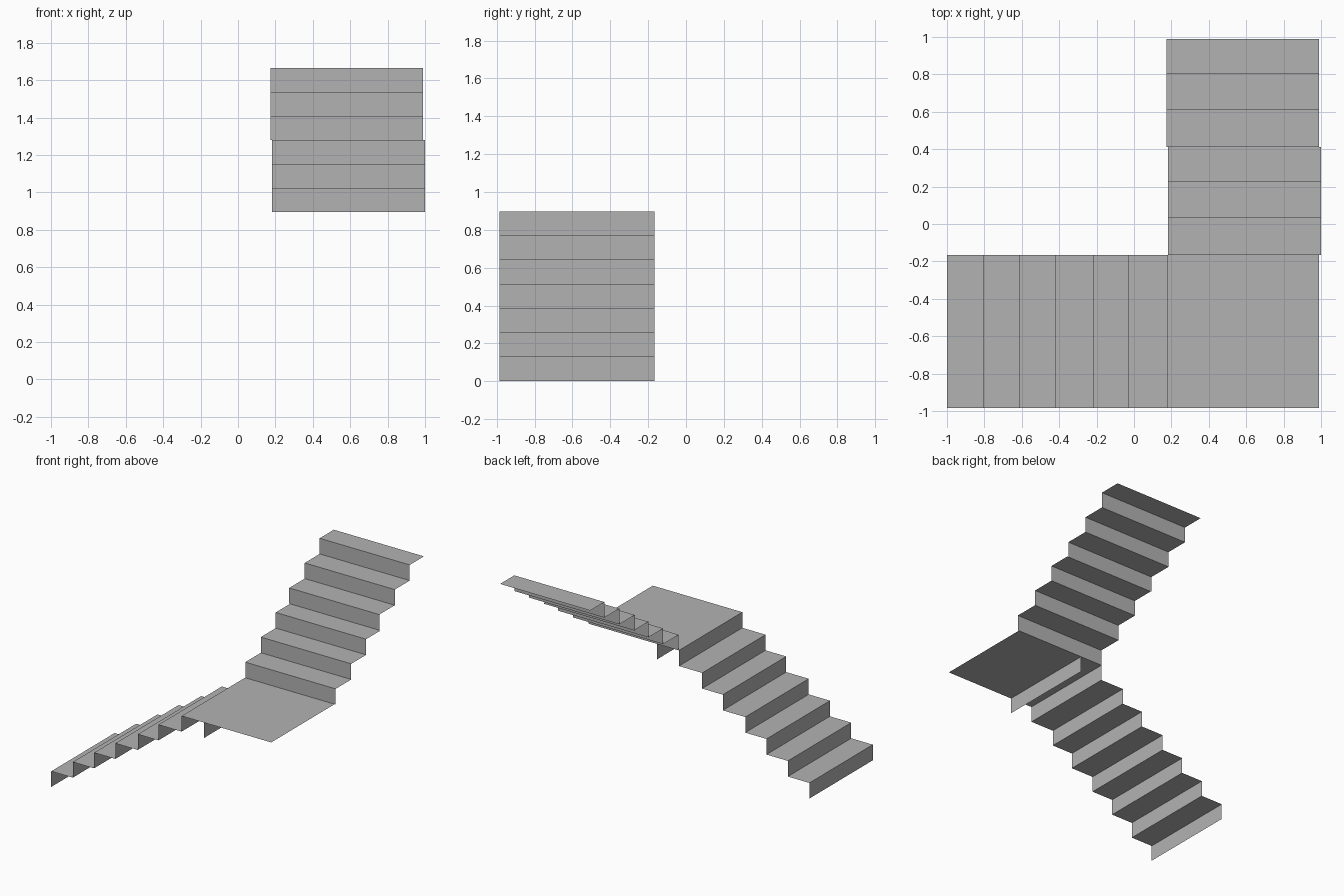
import bpy
import bmesh
from mathutils import Vector

cube = bpy.data.objects.get("Cube")
if cube:
    bpy.data.objects.remove(cube, do_unlink=True)

grey = bpy.data.materials.new("plain grey")
grey.use_nodes = True
colour = (0.45, 0.45, 0.45, 1)
grey.diffuse_color = colour
grey.node_tree.nodes["Principled BSDF"].inputs["Base Color"].default_value = colour

RISE = 0.128
LANDING_Z = 7 * RISE
X, Y = Vector((1, 0, 0)), Vector((0, 1, 0))


def sheet(name, profile, along, across, sides):
    """Sweep a (run, height) profile between two sides as a thin surface."""
    bm = bmesh.new()
    rows = [[bm.verts.new(along * u + across * s + Vector((0, 0, z)))
             for s in sides] for u, z in profile]
    for (a, b), (c, d) in zip(rows, rows[1:]):
        bm.faces.new((a, c, d, b))
    mesh = bpy.data.meshes.new(name)
    bm.to_mesh(mesh)
    bm.free()
    mesh.materials.append(grey)
    obj = bpy.data.objects.new(name, mesh)
    bpy.context.collection.objects.link(obj)


def steps(edges, base):
    """Zigzag profile: a riser at each edge, then a tread to the next one."""
    points = [(edges[0], base)]
    for i, start in enumerate(edges[:-1]):
        z = base + (i + 1) * RISE
        points += [(start, z), (edges[i + 1], z)]
    return points


# Lower flight climbs towards +x and ends with a riser up to the landing
depth = (-0.985, -0.166)
lower = steps([-1, -0.805, -0.612, -0.42, -0.217, -0.03, 0.18], 0)
sheet("lower_flight", lower + [(0.18, LANDING_Z)], X, Y, depth)

# Square landing with a short apron hanging beneath it
sheet("landing", [(0.18, LANDING_Z), (0.99, LANDING_Z)], X, Y, depth)
sheet("landing_apron", [(0.38, LANDING_Z - RISE), (0.38, LANDING_Z)], X, Y, depth)

# Upper flight climbs towards +y in two slightly offset halves
sheet("upper_flight_first_half", steps([-0.166, 0.035, 0.227, 0.412], LANDING_Z),
      Y, X, (1.0, 0.182))
sheet("upper_flight_second_half",
      steps([0.412, 0.612, 0.805, 0.988], LANDING_Z + 3 * RISE),
      Y, X, (0.99, 0.175))
